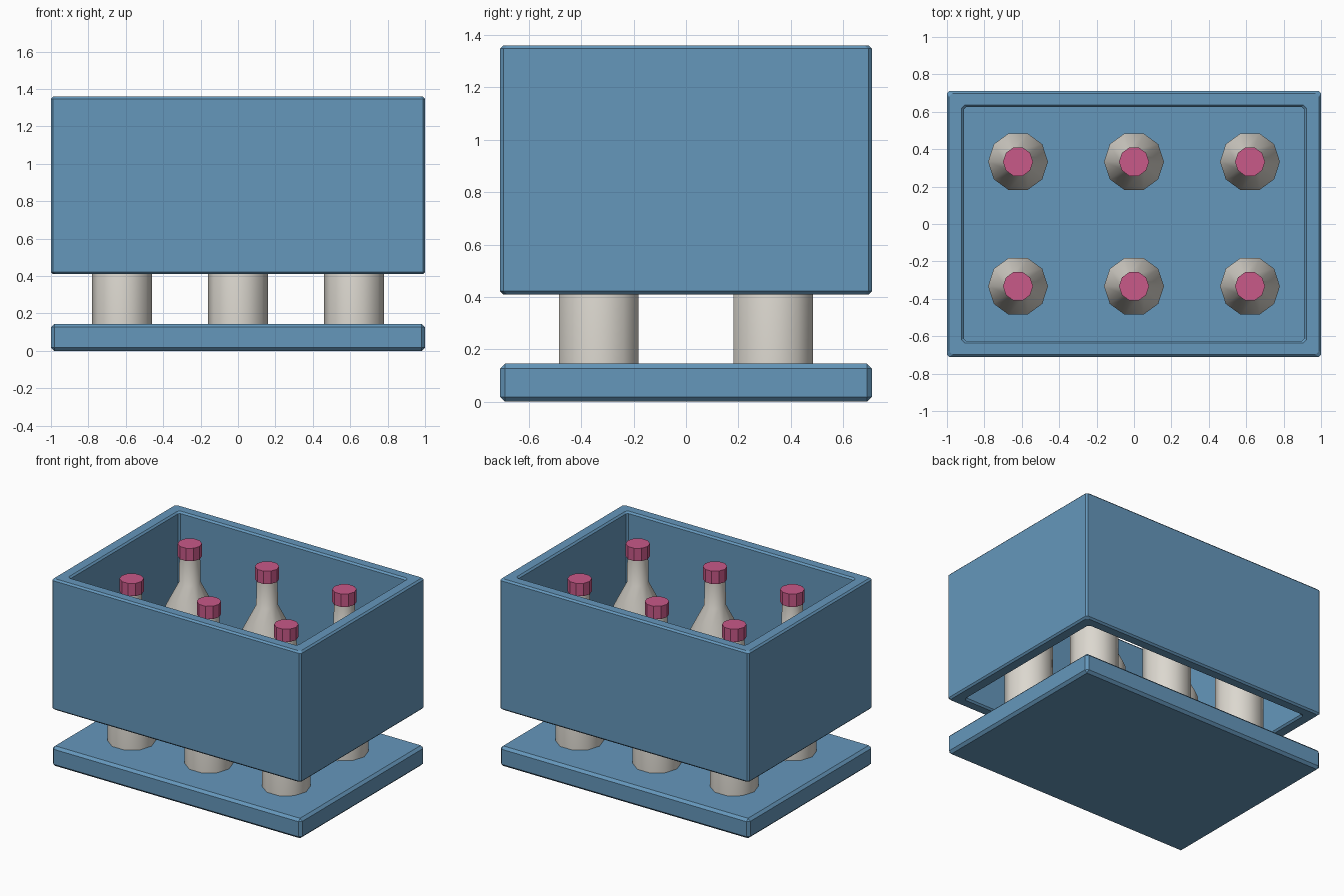
import bpy, bmesh, math

if "Cube" in bpy.data.objects:
    bpy.data.objects.remove(bpy.data.objects["Cube"])


def material(name, color):
    m = bpy.data.materials.new(name)
    m.diffuse_color = (*color, 1)
    m.use_nodes = True
    m.node_tree.nodes["Principled BSDF"].inputs["Base Color"].default_value = m.diffuse_color
    return m


BLUE = material("blue", (0.13, 0.31, 0.50))
GLASS = material("pale", (0.72, 0.69, 0.63))
PINK = material("pink", (0.58, 0.10, 0.25))


def make_object(name, bm, mat, bevel=0):
    if bevel:
        bmesh.ops.bevel(bm, geom=bm.edges[:], offset=bevel, segments=1, affect='EDGES')
    bmesh.ops.recalc_face_normals(bm, faces=bm.faces[:])
    me = bpy.data.meshes.new(name)
    bm.to_mesh(me)
    bm.free()
    me.materials.append(mat)
    ob = bpy.data.objects.new(name, me)
    bpy.context.collection.objects.link(ob)
    return ob


def rectangle(bm, x, y, z):
    return [bm.verts.new((sx * x, sy * y, z)) for sx, sy in ((-1, -1), (1, -1), (1, 1), (-1, 1))]


def bridge(bm, a, b):
    n = len(a)
    for i in range(n):
        j = (i + 1) % n
        bm.faces.new((a[i], a[j], b[j], b[i]))


def lathe(name, profile, mat, sides=10):
    # Stack rings of (radius, z) and cap both ends
    bm = bmesh.new()
    rings = [[bm.verts.new((r * math.cos(2 * math.pi * i / sides),
                            r * math.sin(2 * math.pi * i / sides), z))
              for i in range(sides)] for r, z in profile]
    for a, b in zip(rings, rings[1:]):
        bridge(bm, a, b)
    bm.faces.new(rings[0])
    bm.faces.new(rings[-1])
    return make_object(name, bm, mat)


# Base slab
bm = bmesh.new()
low, high = rectangle(bm, 1, 0.71, 0), rectangle(bm, 1, 0.71, 0.145)
bridge(bm, low, high)
bm.faces.new(low)
bm.faces.new(high)
make_object("crate_base", bm, BLUE, 0.018)

# Raised open sleeve, four walls without floor or lid
bm = bmesh.new()
loops = [rectangle(bm, *s) for s in ((1, 0.71, 0.41), (1, 0.71, 1.36),
                                     (0.91, 0.625, 1.36), (0.91, 0.625, 0.41))]
for k in range(4):
    bridge(bm, loops[k], loops[(k + 1) % 4])
make_object("crate_walls", bm, BLUE, 0.012)

# Six bottles with caps
body = [(0.16, 0.14), (0.16, 0.87), (0.072, 1.04), (0.068, 1.24)]
cap = [(0.08, 1.225), (0.08, 1.318)]
for y in (-0.333, 0.333):
    for x in (-0.62, 0, 0.62):
        bottle = lathe("bottle", body, GLASS)
        bottle_cap = lathe("bottle_cap", cap, PINK)
        for ob in (bottle, bottle_cap):
            ob.location = (x, y, 0)
        bpy.ops.object.select_all(action='DESELECT')
        bottle.select_set(True)
        bpy.context.view_layer.objects.active = bottle
        bpy.ops.object.shade_smooth_by_angle(angle=math.radians(40))
